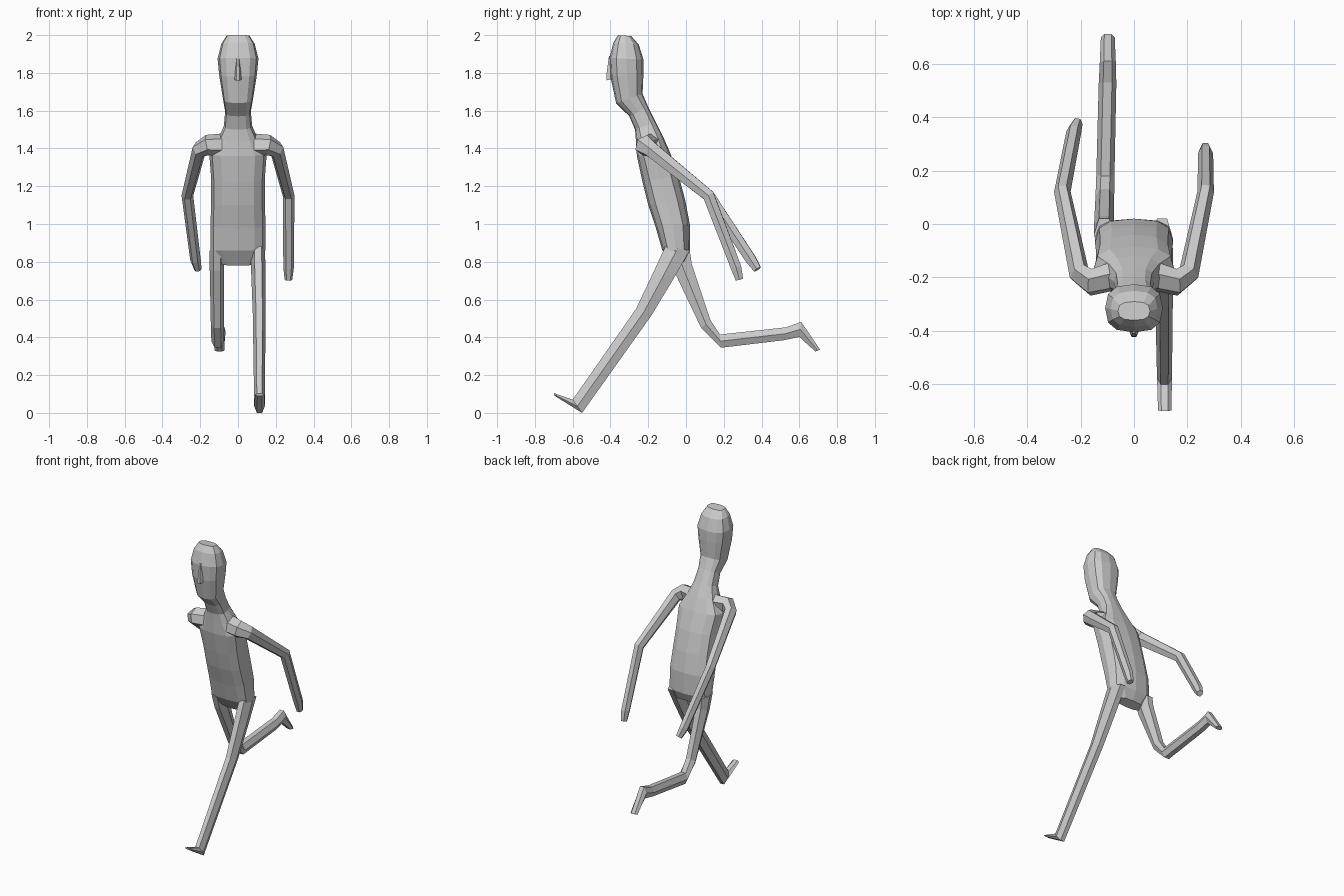
import bpy, bmesh, math
from mathutils import Vector

if "Cube" in bpy.data.objects:
    bpy.data.objects.remove(bpy.data.objects["Cube"])


def skin(name, rings):
    """Join rings of points into a closed, flat-shaded mesh."""
    bm = bmesh.new()
    rows = [[bm.verts.new(p) for p in ring] for ring in rings]
    n = len(rows[0])
    for a, b in zip(rows, rows[1:]):
        for i in range(n):
            j = (i + 1) % n
            bm.faces.new((a[i], a[j], b[j], b[i]))
    bm.faces.new(rows[0])
    bm.faces.new(rows[-1])
    bmesh.ops.recalc_face_normals(bm, faces=bm.faces)
    me = bpy.data.meshes.new(name)
    bm.to_mesh(me)
    bm.free()
    ob = bpy.data.objects.new(name, me)
    bpy.context.collection.objects.link(ob)
    return ob


def section(n, power):
    """Unit outline, squarer for a lower power, reaching +-1 both ways."""
    pts = []
    for k in range(n):
        a = 2 * math.pi * k / n
        c, s = math.cos(a), math.sin(a)
        pts.append((math.copysign(abs(c) ** power, c), math.copysign(abs(s) ** power, s)))
    top = max(p[1] for p in pts)
    return [(x, y / top) for x, y in pts]


def loft(name, rows, n=6, power=1.0):
    """Each row: x centre, half width, front y, front z, back y, back z."""
    rings = []
    for x, w, fy, fz, by, bz in rows:
        f, b = Vector((x, fy, fz)), Vector((x, by, bz))
        mid, half = (f + b) / 2, (b - f) / 2
        rings.append([mid + Vector((w * u, 0, 0)) + half * v for u, v in section(n, power)])
    return skin(name, rings)


def tube(name, path, ref):
    """Six-sided tube; each path row is x, y, z, radius."""
    pts = [Vector(p[:3]) for p in path]
    rings = []
    for i, p in enumerate(pts):
        d_in = (p - pts[max(i - 1, 0)]).normalized()
        d_out = (pts[min(i + 1, len(pts) - 1)] - p).normalized()
        t = (d_in + d_out).normalized()
        side = t.cross(ref).normalized()
        up = side.cross(t)
        r = path[i][3]
        rings.append([p + side * r * u + up * r * v for u, v in section(6, 1.0)])
    return skin(name, rings)


# Torso, neck and head in one leaning loft
loft("body", [
    (0, .095, -.07, .78, -.01, .80),
    (0, .145, -.125, .86, .02, .86),
    (0, .146, -.16, .98, .02, 1.0),
    (0, .142, -.20, 1.10, -.005, 1.13),
    (0, .142, -.23, 1.22, -.04, 1.26),
    (0, .152, -.26, 1.36, -.085, 1.38),
    (0, .105, -.265, 1.44, -.12, 1.46),
    (0, .075, -.27, 1.50, -.16, 1.54),
    (0, .068, -.30, 1.57, -.20, 1.62),
    (0, .080, -.37, 1.64, -.23, 1.69),
    (0, .100, -.40, 1.78, -.225, 1.80),
    (0, .108, -.405, 1.88, -.225, 1.87),
    (0, .088, -.385, 1.96, -.25, 1.95),
    (0, .060, -.36, 2.0, -.29, 1.995),
], n=12, power=.75)

# Nose ridge
loft("nose", [
    (0, .018, -.422, 1.76, -.38, 1.77),
    (0, .016, -.42, 1.80, -.38, 1.80),
    (0, .008, -.408, 1.89, -.38, 1.89),
])

# Striding leg with foot
loft("front_leg", [
    (.105, .038, -.11, .88, .02, .86),
    (.108, .038, -.17, .75, -.06, .72),
    (.112, .034, -.265, .55, -.18, .52),
    (.114, .028, -.60, .07, -.55, .0),
    (.115, .025, -.70, .105, -.695, .09),
])

# Trailing bent leg with foot
loft("rear_leg", [
    (-.112, .038, -.10, .86, .02, .86),
    (-.112, .038, -.065, .755, .03, .79),
    (-.109, .035, .08, .45, .13, .49),
    (-.107, .034, .185, .345, .18, .415),
    (-.099, .033, .52, .385, .53, .453),
    (-.098, .030, .60, .402, .61, .482),
    (-.098, .026, .685, .325, .71, .335),
])

# Swept-back arms, differing only in the forearm
for name, s, hand, wrist in (
        ("left_arm", -1, (.212, .378, .76), (.225, .345, .81)),
        ("right_arm", 1, (.267, .283, .705), (.268, .265, .77))):
    path = [(.06, -.19, 1.42, .055), (.16, -.218, 1.418, .05), (.205, -.185, 1.395, .04),
            (.268, .12, 1.15, .031), wrist + (.028,), hand + (.020,)]
    tube(name, [(s * x, y, z, r) for x, y, z, r in path], Vector((0, .6, .8)))
